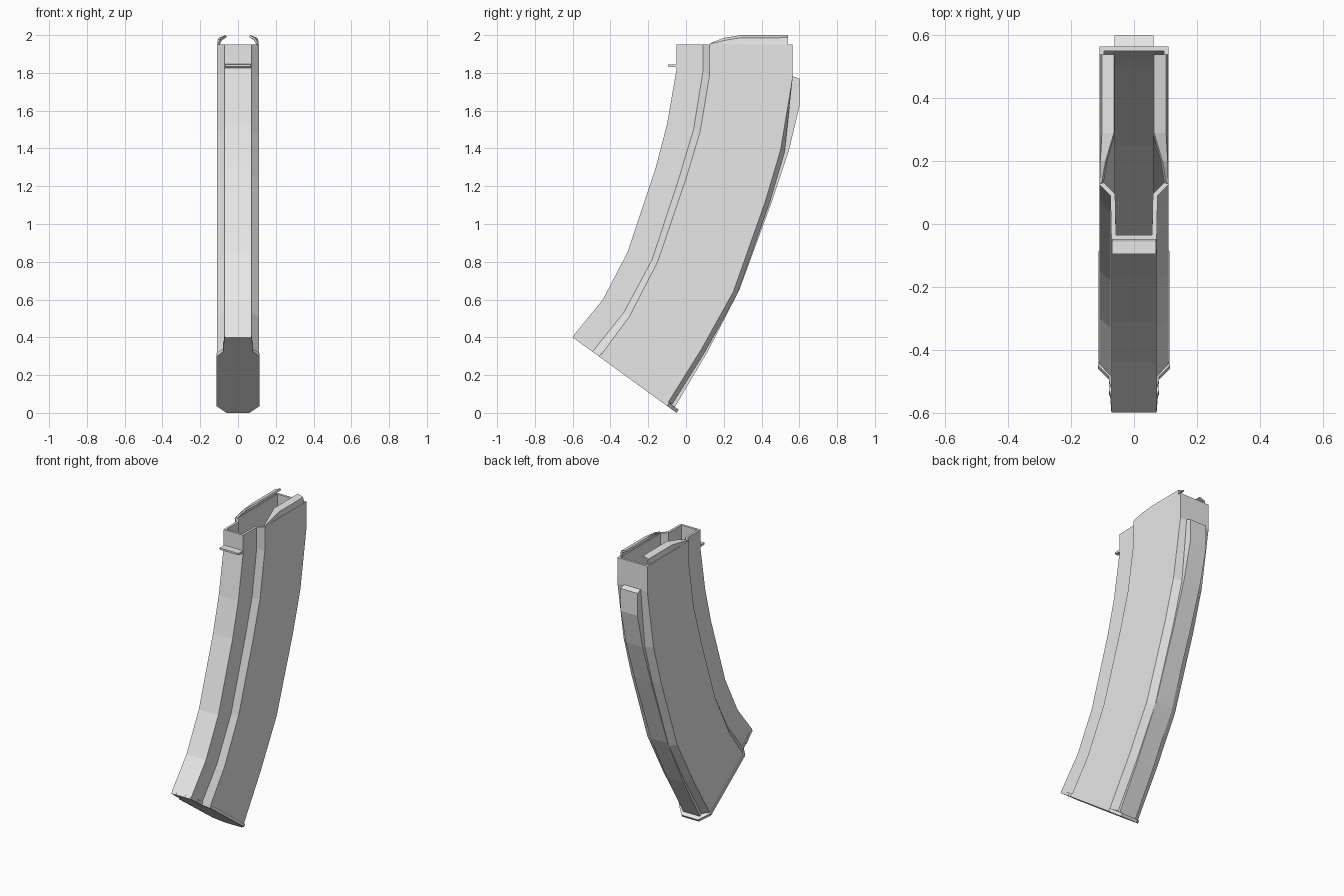
import bpy
import bmesh

cube = bpy.data.objects.get("Cube")
if cube:
    bpy.data.objects.remove(cube, do_unlink=True)

steel = bpy.data.materials.new("light_grey_steel")
steel.use_nodes = True
GREY = (0.8, 0.8, 0.8, 1)
steel.diffuse_color = GREY
steel.node_tree.nodes["Principled BSDF"].inputs["Base Color"].default_value = GREY


def loft(name, rings, closed=True, caps=True, wall=0, offset=-1):
    """Skin a list of equal-length point rings; optionally give the skin a wall."""
    bm = bmesh.new()
    rows = [[bm.verts.new(p) for p in ring] for ring in rings]
    n = len(rows[0])
    for a, b in zip(rows, rows[1:]):
        for i in range(n if closed else n - 1):
            j = (i + 1) % n
            bm.faces.new((a[i], a[j], b[j], b[i]))
    if caps:
        bm.faces.new(rows[0])
        bm.faces.new(rows[-1])
    bmesh.ops.recalc_face_normals(bm, faces=bm.faces)
    mesh = bpy.data.meshes.new(name)
    bm.to_mesh(mesh)
    bm.free()
    mesh.materials.append(steel)
    obj = bpy.data.objects.new(name, mesh)
    bpy.context.collection.objects.link(obj)
    if wall:
        mod = obj.modifiers.new("wall", 'SOLIDIFY')
        mod.thickness = wall
        mod.offset = offset
        mod.use_even_offset = True
    return obj


def both_sides(half):
    """Close a half outline of (x, y, z) points by mirroring it across x."""
    return half + [(-x, y, z) for x, y, z in reversed(half)]


def box(name, x0, x1, side):
    """Extrude a (y, z) side outline from x0 to x1."""
    return loft(name, [[(x, y, z) for y, z in side] for x in (x0, x1)])


# Side-view guide curves (y, z), top to bottom
front = [(-.05, 1.95), (-.05, 1.82), (-.10, 1.53), (-.16, 1.30), (-.31, .85), (-.44, .60), (-.595, .41)]
step_in = [(.09, 1.95), (.09, 1.81), (.04, 1.50), (-.035, 1.25), (-.18, .81), (-.33, .53), (-.49, .33)]
step_out = [(.125, 1.95), (.125, 1.79), (.075, 1.49), (0, 1.24), (-.15, .80), (-.30, .51), (-.455, .30)]
rear = [(.565, 1.95), (.565, 1.78), (.50, 1.39), (.42, 1.12), (.25, .64), (.08, .335), (-.095, .055)]
spine = [(.60, 1.77), (.60, 1.62), (.545, 1.39), (.455, 1.12), (.282, .65), (.115, .325), (-.06, .03)]

# Curved hollow body with a narrower front and bevelled rear corners
rings = []
for k, (f, a, b, r) in enumerate(zip(front, step_in, step_out, rear)):
    bevel = 0 if k < 2 else .022
    rings.append(both_sides([(.072, *f), (.075, *a), (.11, *b), (.11, *r),
                             (.065, r[0] + bevel, r[1] - bevel * .4)]))
loft("magazine_body", rings, caps=False, wall=.015)

# Raised rib down the rear
inner = [(.555, 1.785), (.54, 1.62)] + rear[2:]
loft("rear_rib", [both_sides([(.062, *i), (.062, *s)]) for i, s in zip(inner, spine)])

# Floor plate following the slanted bottom
def on_floor(x, y, lift):
    return (x, y + .58 * lift, -(y + .05) * .727 + .81 * lift)


outline = [(.072, -.60), (.08, -.495), (.115, -.46), (.115, -.10), (.06, -.05)]
loft("floor_plate", [both_sides([on_floor(x, y, h) for x, y in outline]) for h in (0, .02)])

# Small locking lugs at the front of the floor plate
for side, label in ((1, "left"), (-1, "right")):
    lug = [on_floor(0, y, h)[1:] for y, h in ((-.545, 0), (-.52, 0), (-.52, .02), (-.545, .02))]
    box(label + "_floor_lug", side * .06, side * .08, lug)

    # Feed lip curling inward over the opening
    sections = [(.13, .104, 1.951, .10, 1.953), (.20, .102, 1.968, .088, 1.98),
                (.29, .097, 1.982, .062, 1.995), (.54, .097, 1.982, .062, 1.995)]
    loft(label + "_feed_lip",
         [[(side * .104, y, 1.94), (side * mx, y, mz), (side * tx, y, tz)]
          for y, mx, mz, tx, tz in sections],
         closed=False, caps=False, wall=.011, offset=0)

# Front locking tab
box("front_tab", -.07, .07, [(-.04, 1.85), (-.055, 1.845), (-.095, 1.845), (-.095, 1.833), (-.055, 1.83), (-.04, 1.815)])
